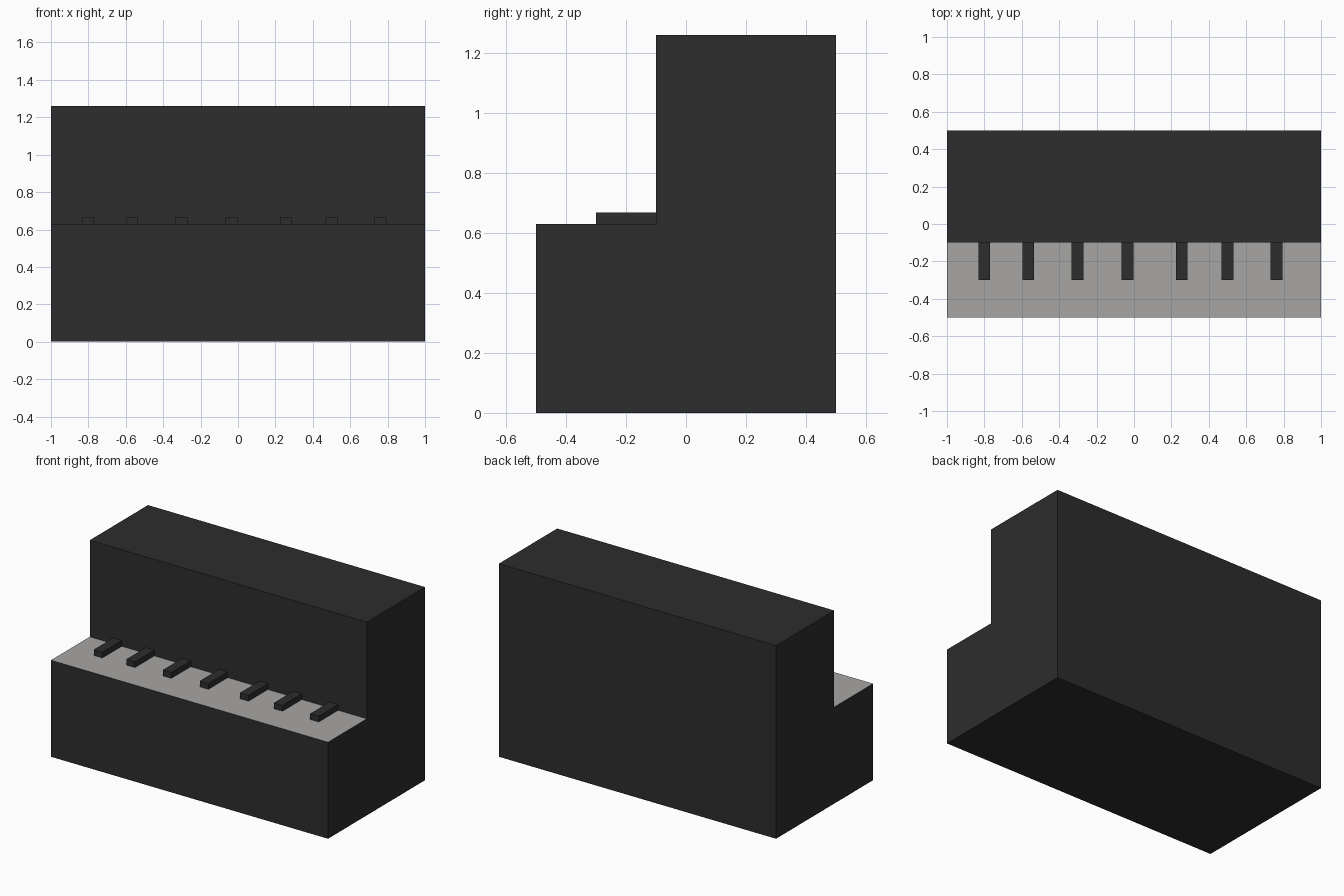
import bpy
import bmesh

cube = bpy.data.objects.get("Cube")
if cube:
    bpy.data.objects.remove(cube, do_unlink=True)


def make_material(name, rgb):
    mat = bpy.data.materials.new(name)
    mat.use_nodes = True
    mat.diffuse_color = (*rgb, 1)
    mat.node_tree.nodes["Principled BSDF"].inputs["Base Color"].default_value = (*rgb, 1)
    return mat


black = make_material("black", (0.026, 0.026, 0.026))
ivory = make_material("warm grey", (0.39, 0.38, 0.37))

SHELF = 0.63


def make_prism(name, profile, x0, x1, materials):
    """Extrude a (y, z) side profile along x."""
    bm = bmesh.new()
    face = bm.faces.new([bm.verts.new((x0, y, z)) for y, z in profile])
    result = bmesh.ops.extrude_face_region(bm, geom=[face])
    moved = [v for v in result["geom"] if isinstance(v, bmesh.types.BMVert)]
    bmesh.ops.translate(bm, verts=moved, vec=(x1 - x0, 0, 0))
    bmesh.ops.recalc_face_normals(bm, faces=bm.faces)
    mesh = bpy.data.meshes.new(name)
    bm.to_mesh(mesh)
    bm.free()
    for mat in materials:
        mesh.materials.append(mat)
    obj = bpy.data.objects.new(name, mesh)
    bpy.context.collection.objects.link(obj)
    return obj


# Stepped cabinet, with the upward face of the step as the light keyboard
cabinet = make_prism(
    "cabinet",
    [(-0.5, 0), (0.5, 0), (0.5, 1.26), (-0.1, 1.26), (-0.1, SHELF), (-0.5, SHELF)],
    -1, 1, [black, ivory])
for poly in cabinet.data.polygons:
    if poly.normal.z > 0.9 and poly.center.z < 1:
        poly.material_index = 1

# Raised black keys against the upright panel
for i, x in enumerate((-0.8, -0.565, -0.302, -0.035, 0.255, 0.5, 0.762), 1):
    make_prism(f"black_key_{i}",
               [(-0.3, SHELF), (-0.1, SHELF), (-0.1, 0.668), (-0.3, 0.668)],
               x - 0.031, x + 0.031, [black])
